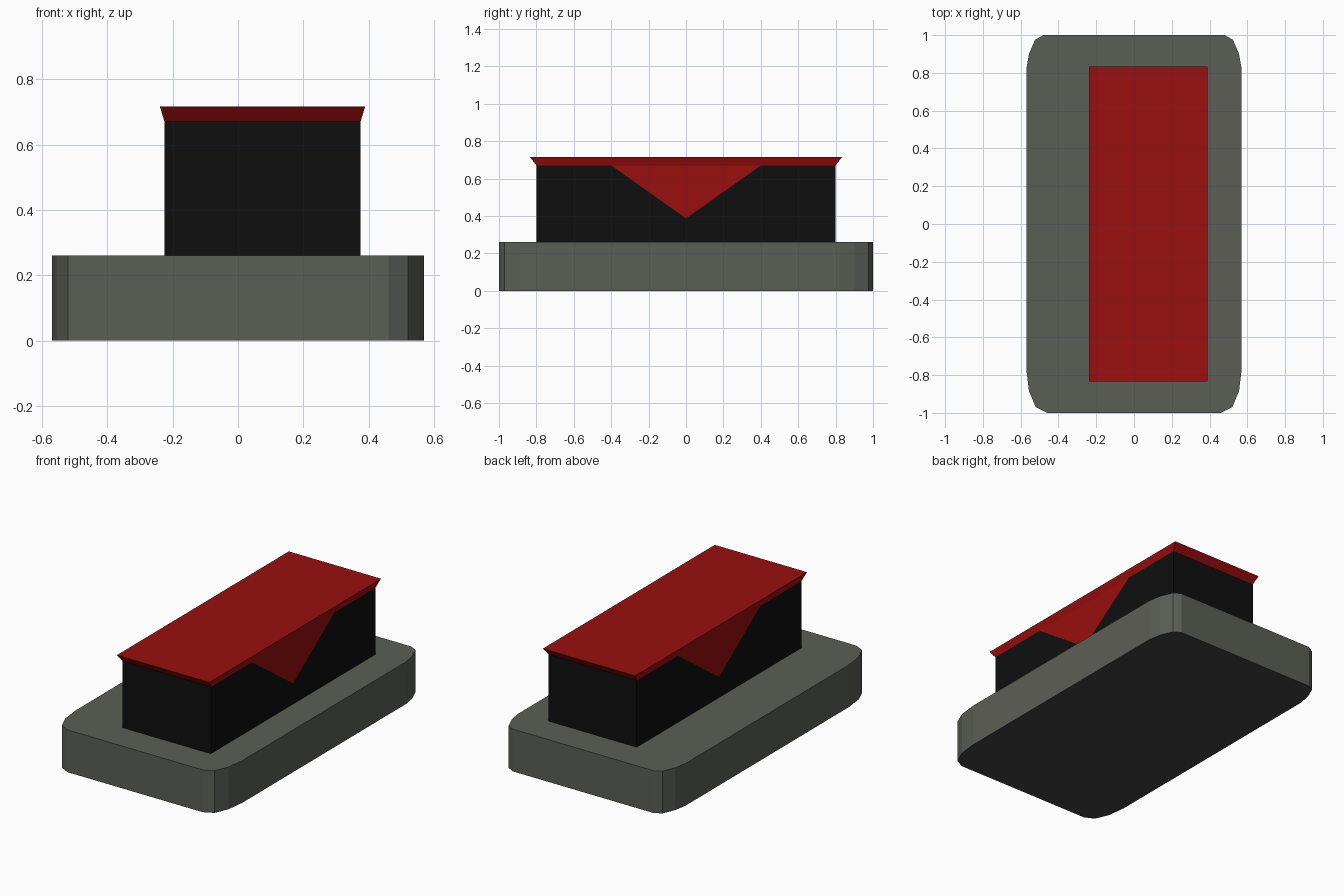
import bpy, bmesh
from mathutils import Vector

if "Cube" in bpy.data.objects:
    bpy.data.objects.remove(bpy.data.objects["Cube"])


def material(name, color):
    m = bpy.data.materials.new(name)
    m.diffuse_color = (*color, 1)
    m.use_nodes = True
    m.node_tree.nodes["Principled BSDF"].inputs["Base Color"].default_value = m.diffuse_color
    return m


GREY = material("warm grey", (0.105, 0.113, 0.093))
DARK = material("dark grey", (0.055, 0.055, 0.055))
RED = material("deep red", (0.32, 0.0045, 0.0045))
BLACK = material("black", (0.0045, 0.0045, 0.0045))


def loft(bottom, top, z0, z1, close_bottom=True, close_top=True):
    """Join two matching outlines into a solid with optional end faces."""
    bm = bmesh.new()
    lo = [bm.verts.new((x, y, z0)) for x, y in bottom]
    hi = [bm.verts.new((x, y, z1)) for x, y in top]
    n = len(lo)
    for i in range(n):
        j = (i + 1) % n
        bm.faces.new((lo[i], lo[j], hi[j], hi[i]))
    if close_bottom:
        bm.faces.new(lo[::-1])
    if close_top:
        bm.faces.new(hi)
    bm.normal_update()
    return bm


def finish(bm, name, mats):
    mesh = bpy.data.meshes.new(name)
    bm.to_mesh(mesh)
    bm.free()
    for m in mats:
        mesh.materials.append(m)
    obj = bpy.data.objects.new(name, mesh)
    bpy.context.collection.objects.link(obj)


def rect(x0, x1, y):
    return [(x0, -y), (x1, -y), (x1, y), (x0, y)]


# Base slab with faceted rounded corners and a darker underside
front = [(0.46, -1), (0.52, -0.97), (0.556, -0.885), (0.57, -0.77)]
back = [(0.57, 0.82), (0.556, 0.90), (0.524, 0.975), (0.48, 1)]
right = front + back
outline = right + [(-x, y) for x, y in reversed(right)]
bm = loft(outline, outline, 0, 0.26)
for f in bm.faces:
    f.material_index = int(f.normal.z < -0.5)
finish(bm, "base", [GREY, DARK])

# Body block, with a red triangle cut into both long sides
BODY = rect(-0.225, 0.375, 0.80)
TOP, APEX, HALF = 0.67, 0.387, 0.40
bm = loft(BODY, BODY, 0.26, TOP, close_bottom=False, close_top=False)
for s in (-1, 1):
    sides = [f for f in bm.faces if abs(f.normal.x) > 0.9]
    geom = sides + list({e for f in sides for e in f.edges}) + list({v for f in sides for v in f.verts})
    bmesh.ops.bisect_plane(bm, geom=geom, dist=1e-5, plane_co=(0, 0, APEX),
                           plane_no=Vector((0, s * (TOP - APEX), -HALF)))
bm.normal_update()
for f in bm.faces:
    c = f.calc_center_median()
    inside = c.z > APEX + abs(c.y) * (TOP - APEX) / HALF
    f.material_index = int(abs(f.normal.x) > 0.9 and inside)
finish(bm, "body", [BLACK, RED])

# Flared lid on top of the body
bm = loft(BODY, rect(-0.239, 0.389, 0.835), TOP, 0.716, close_bottom=False)
finish(bm, "lid", [RED])
